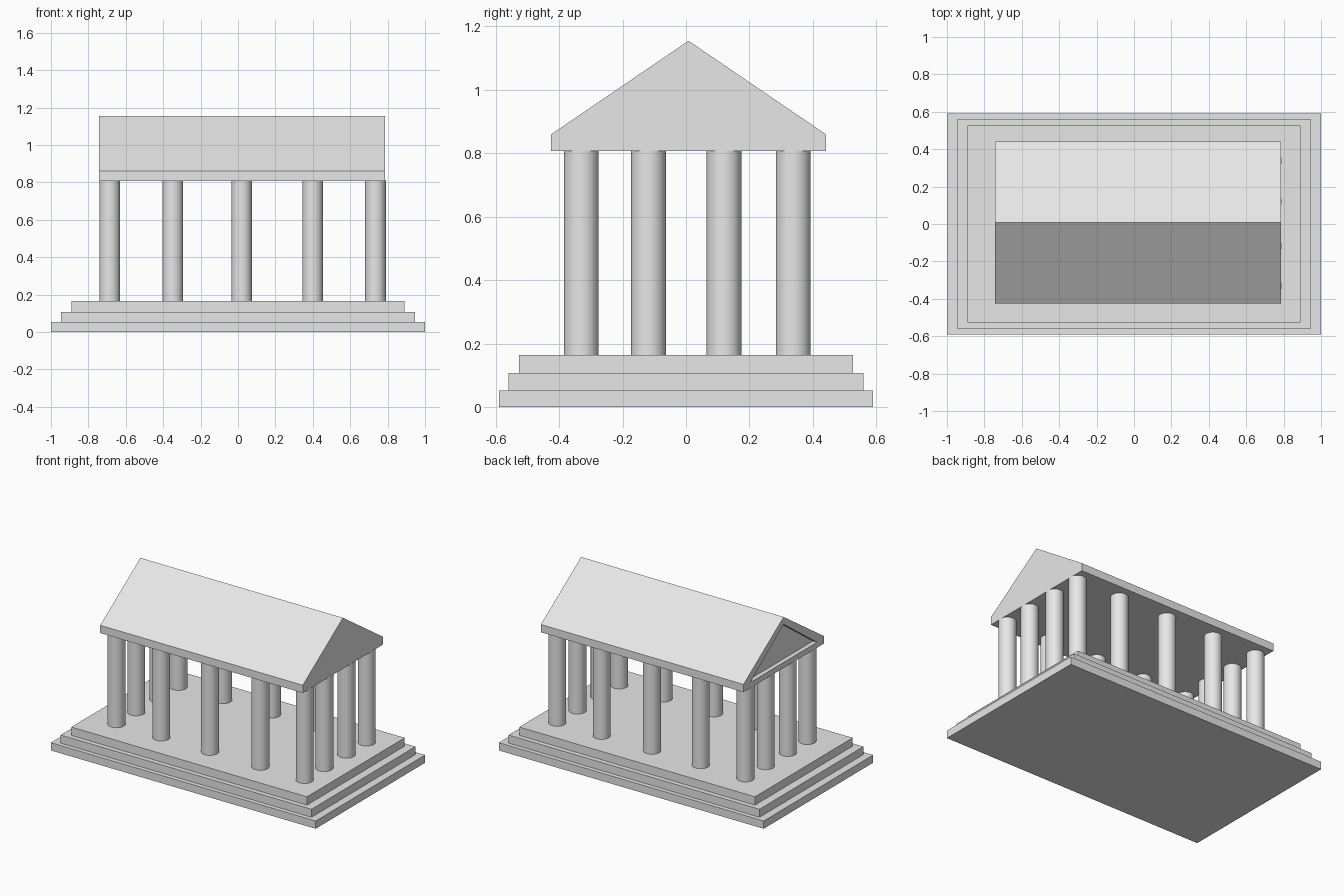
import bpy
import bmesh
import math

cube = bpy.data.objects.get("Cube")
if cube:
    bpy.data.objects.remove(cube, do_unlink=True)

# Single stone colour
stone = bpy.data.materials.new("pale_grey_stone")
stone.use_nodes = True
stone.diffuse_color = (0.8, 0.8, 0.8, 1)
stone.node_tree.nodes["Principled BSDF"].inputs["Base Color"].default_value = (0.8, 0.8, 0.8, 1)


def box(name, size_x, size_y, bottom, top):
    bpy.ops.mesh.primitive_cube_add(size=1, location=(0, 0, (bottom + top) / 2))
    obj = bpy.context.object
    obj.name = name
    obj.scale = (size_x, size_y, top - bottom)
    bpy.ops.object.transform_apply(location=False, rotation=False, scale=True)
    obj.data.materials.append(stone)
    return obj


def prism(name, profile, x_start, x_end):
    """Extrude a (y, z) outline along x."""
    bm = bmesh.new()
    face = bm.faces.new([bm.verts.new((x_start, y, z)) for y, z in profile])
    extruded = bmesh.ops.extrude_face_region(bm, geom=[face])["geom"]
    moved = [v for v in extruded if isinstance(v, bmesh.types.BMVert)]
    bmesh.ops.translate(bm, verts=moved, vec=(x_end - x_start, 0, 0))
    bmesh.ops.recalc_face_normals(bm, faces=bm.faces)
    mesh = bpy.data.meshes.new(name)
    bm.to_mesh(mesh)
    bm.free()
    mesh.materials.append(stone)
    obj = bpy.data.objects.new(name, mesh)
    bpy.context.collection.objects.link(obj)
    return obj


# Stepped platform
box("lower_step", 2.0, 1.18, 0, 0.053)
box("middle_step", 1.895, 1.12, 0.053, 0.108)
box("upper_step", 1.78, 1.054, 0.108, 0.165)

# Ring of columns around the edge
column_x = (-0.686, -0.348, 0.02, 0.4, 0.735)
column_y = (-0.33, -0.118, 0.12, 0.338)
base, head = 0.165, 0.81
for i, x in enumerate(column_x):
    for j, y in enumerate(column_y):
        if i in (0, len(column_x) - 1) or j in (0, len(column_y) - 1):
            bpy.ops.mesh.primitive_cylinder_add(
                vertices=32, radius=0.055, depth=head - base,
                location=(x, y, (base + head) / 2))
            column = bpy.context.object
            column.name = f"column_{i + 1}_{j + 1}"
            column.data.materials.append(stone)
            bpy.ops.object.shade_smooth_by_angle(angle=math.radians(40))

# Gabled roof
ridge_y = 0.008
roof = prism("roof", [(-0.425, 0.807), (0.441, 0.807), (0.441, 0.86),
                      (ridge_y, 1.155), (-0.425, 0.86)], -0.743, 0.787)

# Sunken triangular panel in one gable
cutter = prism("gable_cutter", [(ridge_y - 0.36, 0.845), (ridge_y + 0.36, 0.845),
                                (ridge_y, 1.105)], -0.8, -0.713)
cutter.hide_render = True
cut = roof.modifiers.new("gable_recess", 'BOOLEAN')
cut.operation = 'DIFFERENCE'
cut.solver = 'EXACT'
cut.object = cutter
bpy.ops.object.select_all(action='DESELECT')
bpy.context.view_layer.objects.active = roof
roof.select_set(True)
bpy.ops.object.modifier_apply(modifier=cut.name)
bpy.data.objects.remove(cutter, do_unlink=True)
